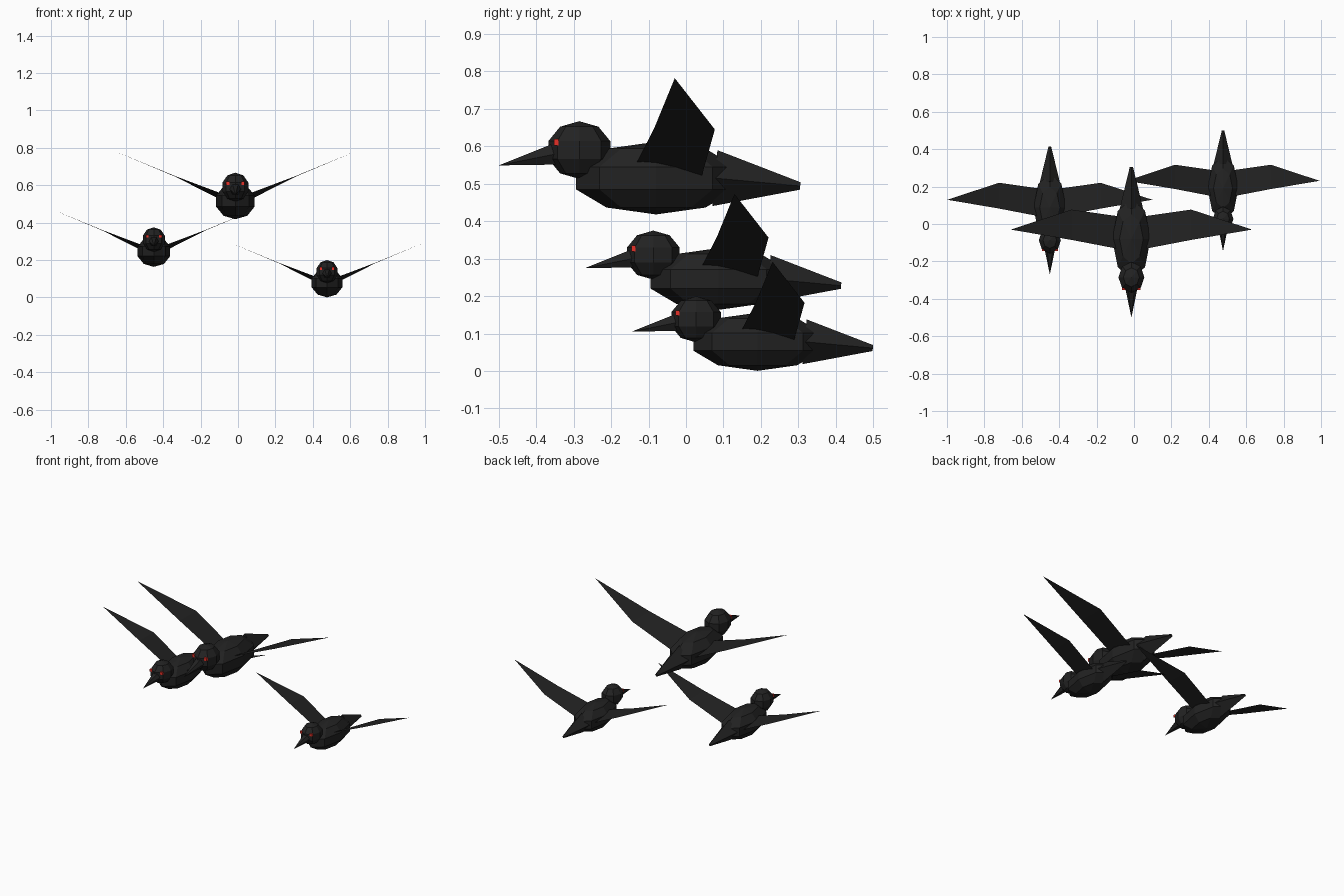
import bpy, bmesh, math
from mathutils import Vector, Matrix

if "Cube" in bpy.data.objects:
    bpy.data.objects.remove(bpy.data.objects["Cube"])


def material(name, rgb):
    m = bpy.data.materials.new(name)
    m.diffuse_color = (*rgb, 1)
    m.use_nodes = True
    m.node_tree.nodes["Principled BSDF"].inputs["Base Color"].default_value = m.diffuse_color
    return m


BLACK = material("feather black", (0.016, 0.016, 0.016))
RED = material("eye red", (0.80, 0.03, 0.02))


def finish(bm, name, mat, place):
    bmesh.ops.transform(bm, matrix=place, verts=bm.verts)
    me = bpy.data.meshes.new(name)
    bm.to_mesh(me)
    bm.free()
    me.materials.append(mat)
    ob = bpy.data.objects.new(name, me)
    bpy.context.collection.objects.link(ob)
    return ob


def ball(name, centre, radii, place):
    bm = bmesh.new()
    bmesh.ops.create_uvsphere(bm, u_segments=8, v_segments=5, radius=1,
                              matrix=Matrix.Translation(centre) @ Matrix.Diagonal((*radii, 1)))
    finish(bm, name, BLACK, place)


def spike(name, base, tip, r1, r2, sides, squash, place):
    # tapered cone from base to tip, squashed across x
    a, b = Vector(base), Vector(tip)
    d = b - a
    rot = Matrix.Rotation(math.atan2(-d.y, d.z), 4, 'X')
    turn = Matrix.Rotation(math.pi / 2, 4, 'Z')
    bm = bmesh.new()
    bmesh.ops.create_cone(bm, cap_ends=True, segments=sides, radius1=r1, radius2=r2,
                          depth=d.length,
                          matrix=Matrix.Translation((a + b) / 2)
                          @ Matrix.Diagonal((squash, 1, 1, 1)) @ rot @ turn)
    finish(bm, name, BLACK, place)


def wing(name, side, place):
    # thin sheet: broad inner panel and pointed outer panel
    pts = [(0.06, -0.135, 0.55), (0.32, -0.085, 0.648), (0.645, -0.03, 0.782),
           (0.32, 0.077, 0.645), (0.06, 0.04, 0.513)]
    bm = bmesh.new()
    v = [bm.verts.new((x * side, y, z)) for x, y, z in pts]
    for idx in ((0, 1, 3, 4), (1, 2, 3)):
        bm.faces.new([v[i] for i in (idx if side > 0 else idx[::-1])])
    finish(bm, name, BLACK, place)


def eye(name, side, place):
    bm = bmesh.new()
    bmesh.ops.create_cube(bm, size=1, matrix=Matrix.Translation((0.041 * side, -0.347, 0.611))
                          @ Matrix.Diagonal((0.018, 0.012, 0.018, 1)))
    finish(bm, name, RED, place)


def bird(tag, offset, scale):
    place = Matrix.Translation(offset) @ Matrix.Scale(scale, 4)
    ball(tag + "_body", (0, -0.08, 0.515), (0.108, 0.225, 0.097), place)
    ball(tag + "_head", (0, -0.285, 0.59), (0.073, 0.087, 0.077), place)
    spike(tag + "_beak", (0, -0.335, 0.582), (0, -0.5, 0.549), 0.036, 0.0, 6, 0.95, place)
    spike(tag + "_tail", (0, 0.077, 0.515), (0, 0.305, 0.494), 0.075, 0.01, 4, 0.85, place)
    for side, label in ((1, "right"), (-1, "left")):
        wing(f"{tag}_{label}_wing", side, place)
        eye(f"{tag}_{label}_eye", side, place)


# a leading bird and two smaller followers
bird("lead_bird", (-0.014, 0, 0), 1.0)
bird("left_bird", (-0.45, 0.155, -0.192), 0.85)
bird("right_bird", (0.476, 0.255, -0.334), 0.8)
